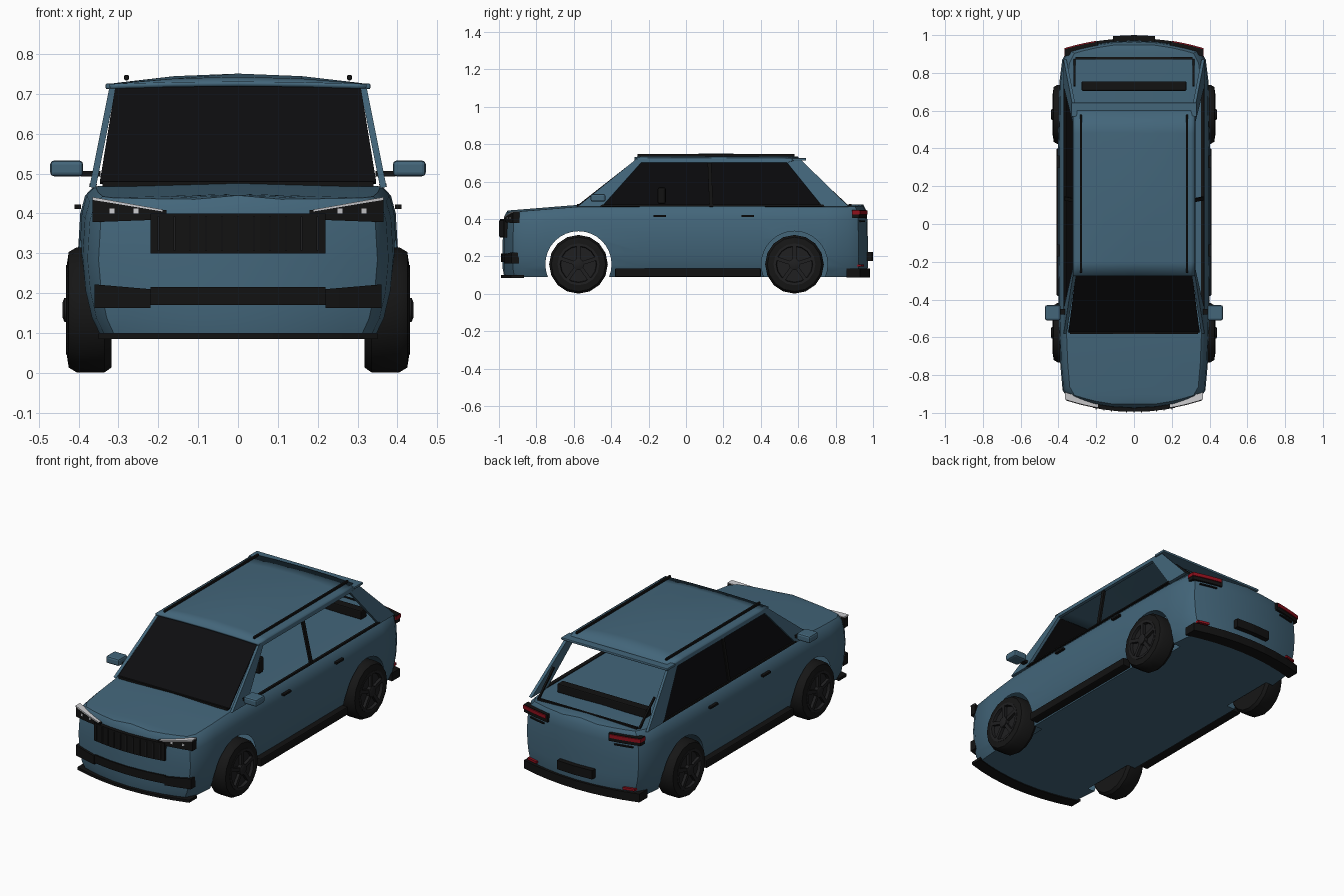
import bpy, bmesh, math
from mathutils import Vector

if "Cube" in bpy.data.objects:
    bpy.data.objects.remove(bpy.data.objects["Cube"])


def material(name, r, g, b):
    m = bpy.data.materials.new(name)
    m.diffuse_color = (r, g, b, 1)
    m.use_nodes = True
    m.node_tree.nodes["Principled BSDF"].inputs["Base Color"].default_value = m.diffuse_color
    return m


BLUE = material("blue paint", .056, .132, .195)
BLACK = material("black trim", .006, .006, .006)
GLASS = material("dark glass", .004, .004, .005)
RUBBER = material("tyre rubber", .008, .008, .008)
GREY = material("dark rim grey", .014, .014, .015)
RED = material("red lamp", .28, .005, .012)
WHITE = material("lamp white", .6, .6, .62)


def mesh(name, verts, faces, mat, smooth=False, thick=0):
    bm = bmesh.new()
    vs = [bm.verts.new(v) for v in verts]
    for f in faces:
        bm.faces.new([vs[i] for i in f])
    bmesh.ops.recalc_face_normals(bm, faces=bm.faces)
    me = bpy.data.meshes.new(name)
    bm.to_mesh(me)
    bm.free()
    ob = bpy.data.objects.new(name, me)
    bpy.context.collection.objects.link(ob)
    me.materials.append(mat)
    if thick:
        mod = ob.modifiers.new("thickness", 'SOLIDIFY')
        mod.thickness, mod.offset = thick, 0
    if smooth:
        shade(ob)
    return ob


def shade(ob):
    bpy.ops.object.select_all(action='DESELECT')
    bpy.context.view_layer.objects.active = ob
    ob.select_set(True)
    bpy.ops.object.shade_smooth_by_angle(angle=math.radians(32))


def box(name, c, s, mat, bevel=0, rot=(0, 0, 0)):
    v = [(x * s[0] / 2, y * s[1] / 2, z * s[2] / 2) for x in (-1, 1) for y in (-1, 1) for z in (-1, 1)]
    f = [(0, 1, 3, 2), (4, 6, 7, 5), (0, 4, 5, 1), (2, 3, 7, 6), (0, 2, 6, 4), (1, 5, 7, 3)]
    ob = mesh(name, v, f, mat)
    ob.location, ob.rotation_euler = c, rot
    if bevel:
        mod = ob.modifiers.new("bevel", 'BEVEL')
        mod.width, mod.segments = bevel, 2
    return ob


def end_y(x, front):
    k = (x / .35) ** 2
    return -.98 + .055 * k if front else .972 - .05 * k


def wrap(name, x0, x1, za, zb, front, mat, out=.008, n=8, deep=.03):
    """Strip that follows the curved nose or tail; za, zb = (bottom, top) at x0 and x1."""
    v, f, s = [], [], -1 if front else 1
    for i in range(n + 1):
        t = i / n
        x = x0 + (x1 - x0) * t
        lo, hi = (za[j] + (zb[j] - za[j]) * t for j in (0, 1))
        y = end_y(x, front)
        v += [(x, y - s * deep, lo), (x, y + s * out, lo), (x, y + s * out, hi), (x, y - s * deep, hi)]
        if i:
            b = 4 * i
            f += [(b - 4 + j, b - 4 + (j + 1) % 4, b + (j + 1) % 4, b + j) for j in range(4)]
    f += [(0, 1, 2, 3), (4 * n, 4 * n + 1, 4 * n + 2, 4 * n + 3)]
    return mesh(name, v, f, mat)


# Lower body: plan outline stacked in levels, with curved nose, tail and hood
xs = (0, .12, .22, .30, .35)
half = [(x, end_y(x, True)) for x in xs]
half += [(.378, -.88), (.39, -.75), (.398, -.56), (.402, -.2), (.402, .4), (.395, .75), (.38, .87)]
half += [(x, end_y(x, False)) for x in reversed(xs)]
n = len(half) - 1
ring = half + [(-x, y) for x, y in half[n - 1:0:-1]]
N = len(ring)
levels = [(.09, .88, .992), (.14, .94, 1), (.21, .98, 1), (.30, 1, 1), (.40, .985, .997),
          (.445, .955, .992), (.468, .90, .98)]


def top_z(y):
    return .468 - .033 * min(1, max(0, (-.56 - y) / .42))


V, F = [], []
for z, sx, sy in levels:
    V += [(x * sx, y * sy, .09 + (z - .09) * (top_z(y) - .09) / .378) for x, y in ring]
for k in range(len(levels) - 1):
    F += [(k * N + i, k * N + (i + 1) % N, (k + 1) * N + (i + 1) % N, (k + 1) * N + i) for i in range(N)]
for base, crown in ((0, 0), ((len(levels) - 1) * N, .01)):
    c = [base] + [len(V) + i for i in range(n - 1)] + [base + n]
    V += [(0, V[base + i][1], V[base + i][2] + crown) for i in range(1, n)]
    for i in range(n):
        for m in (lambda j: base + j, lambda j: base + (N - j) % N):
            q = [m(i), m(i + 1), c[i + 1], c[i]]
            F.append(list(dict.fromkeys(q)))
body = mesh("lower_body", V, F, BLUE)

# Wheel arches cut out of the sides
WHEELS, ARCH, WZ = (-.575, .58), .177, .158
for wy in WHEELS:
    for s in (1, -1):
        cv = [(s * x, wy + ARCH * math.cos(a * math.pi / 16), WZ + ARCH * math.sin(a * math.pi / 16))
              for x in (.30, .5) for a in range(32)]
        cf = [(a, (a + 1) % 32, 32 + (a + 1) % 32, 32 + a) for a in range(32)]
        cut = mesh("arch_cutter", cv, cf + [tuple(range(32)), tuple(range(32, 64))], BLUE)
        cut.hide_render = True
        mod = body.modifiers.new("arch", 'BOOLEAN')
        mod.operation, mod.object, mod.solver = 'DIFFERENCE', cut, 'EXACT'
        bpy.context.view_layer.objects.active = body
        bpy.ops.object.modifier_apply(modifier=mod.name)
        bpy.data.objects.remove(cut)
# Front arches are open to the inside
bm = bmesh.new()
bm.from_mesh(body.data)
dead = [f for f in bm.faces if f.calc_center_median().y < 0 and (
    all(abs(math.hypot(v.co.y - WHEELS[0], v.co.z - WZ) - ARCH) < .002 for v in f.verts)
    or all(abs(abs(v.co.x) - .30) < .001 for v in f.verts) and abs(f.normal.x) > .9)]
bmesh.ops.delete(bm, geom=dead, context='FACES')
bm.to_mesh(body.data)
bm.free()
shade(body)


# Greenhouse: side frames, pillars and glass
def side(name, s, pts, mat, t, inset=0.0):
    v = [(s * (.364 - (z - .47) * .2 - inset), y, z) for y, z in pts]
    return mesh(name, v, [tuple(range(len(v)))], mat, thick=t)


for s, tag in ((1, "right"), (-1, "left")):
    side(tag + "_front_pillar", s, [(-.58, .465), (-.45, .465), (-.24, .70), (-.265, .72)], BLUE, .016)
    side(tag + "_roof_side", s, [(-.265, .72), (-.24, .70), (.54, .70), (.60, .72)], BLUE, .016)
    side(tag + "_rear_pillar", s, [(.73, .465), (.87, .465), (.61, .72), (.54, .70)], BLUE, .016)
    side(tag + "_centre_pillar", s, [(.125, .465), (.145, .465), (.135, .71), (.115, .71)], BLACK, .012, .002)
    side(tag + "_belt_strip", s, [(-.46, .466), (.74, .466), (.735, .475), (-.45, .475)], BLACK, .018)
    box(tag + "_roof_rail", (s * .28, .16, .741), (.012, .84, .014), BLACK, .004)
side("left_side_glass", -1, [(-.45, .465), (-.24, .70), (.54, .70), (.73, .465)], GLASS, .004, .004)
mesh("windscreen", [(-.347, -.572, .476), (.347, -.572, .476), (.308, -.266, .716), (-.308, -.266, .716)],
     [(0, 1, 2, 3)], GLASS, thick=.006)
box("windscreen_seal", (0, -.575, .474), (.68, .014, .012), BLACK)

# Roof skin with a slight crown
rx = (-.322, -.30, -.16, 0, .16, .30, .322)
ry = ((-.275, .006), (-.2, .018), (.15, .026), (.48, .02), (.60, .008))
rv = [(x, y, .719 + c * (1 - (x / .322) ** 2)) for y, c in ry for x in rx]
rf = [(r * 7 + i, r * 7 + i + 1, r * 7 + i + 8, r * 7 + i + 7) for r in range(4) for i in range(6)]
mesh("roof", rv, rf, BLUE, True, .012)
box("roof_spoiler", (0, .605, .719), (.665, .075, .014), BLUE, .004)

# Open tailgate: seal, shelf bar and headrests
box("tailgate_seal", (0, .878, .474), (.62, .012, .012), BLACK)
box("rear_shelf_bar", (0, .73, .497), (.555, .05, .05), BLACK, .006)
for s in (1, -1):
    box("headrest", (s * .2, -.13, .525), (.08, .045, .09), BLACK, .012)
    box("tailgate_side_seal", (s * .315, .80, .53), (.01, .19, .01), BLACK, rot=(math.radians(-43), 0, 0))

# Nose: grille, intake, splitter and lamps
wrap("upper_grille", -.22, .22, (.30, .40), (.30, .40), True, BLACK, .014)
for i in range(-5, 6):
    box("grille_slat", (i * .04, end_y(i * .04, True) - .015, .35), (.005, .008, .085), GREY)
wrap("lower_intake", -.22, .22, (.17, .215), (.17, .215), True, BLACK)
wrap("splitter", -.35, .35, (.085, .10), (.085, .10), True, BLACK, .01, deep=.06)
for s in (1, -1):
    wrap("intake_corner", s * .22, s * .36, (.163, .21), (.163, .222), True, BLACK, .012)
    wrap("headlamp", s * .18, s * .365, (.385, .408), (.378, .438), True, BLACK, .006)
    wrap("headlamp_strip", s * .19, s * .365, (.405, .410), (.434, .441), True, WHITE, .009)
    for x in (.25, .31):
        wrap("headlamp_bulb", s * x, s * (x + .012), (.40, .412), (.40, .412), True, WHITE, .008, 1)

# Tail: lamps, reflectors, plate and bumper
wrap("rear_bumper", -.36, .36, (.088, .135), (.088, .135), False, BLACK, .012, deep=.06)
wrap("number_plate", -.11, .11, (.175, .225), (.175, .225), False, BLACK, .028, 2)
for s in (1, -1):
    wrap("tail_lamp_housing", s * .19, s * .365, (.405, .448), (.405, .448), False, BLACK, .008)
    wrap("tail_lamp", s * .20, s * .367, (.425, .445), (.425, .445), False, RED, .014)
    wrap("tail_lamp_trim", s * .22, s * .32, (.385, .392), (.385, .392), False, BLACK, .006)
    wrap("reflector", s * .27, s * .335, (.145, .158), (.145, .158), False, RED, .01)

# Side parts: mirrors, sills, handles
for s in (1, -1):
    box("mirror", (s * .43, -.47, .513), (.083, .08, .04), BLUE, .01)
    box("mirror_stem", (s * .37, -.465, .50), (.05, .03, .014), BLACK)
    box("sill", (s * .385, .01, .113), (.05, .78, .046), BLACK, .006)
    for y in (-.14, .33):
        box("door_handle", (s * .402, y, .417), (.016, .065, .011), BLACK)

# Wheels: lathed tyre, rim disc, spokes and hub
SEG = 16


def lathe(name, prof, s, wy, mat):
    v = [(s * x, wy + r * math.cos(2 * math.pi * a / SEG), WZ + r * math.sin(2 * math.pi * a / SEG))
         for r, x in prof for a in range(SEG)]
    f = [(k * SEG + a, k * SEG + (a + 1) % SEG, (k + 1) * SEG + (a + 1) % SEG, (k + 1) * SEG + a)
         for k in range(len(prof) - 1) for a in range(SEG)]
    last = (len(prof) - 1) * SEG
    return mesh(name, v, f + [tuple(range(SEG)), tuple(range(last, last + SEG))], mat, True)


for wy in WHEELS:
    for s in (1, -1):
        lathe("tyre", [(.10, .318), (.145, .318), (.157, .335), (.157, .405), (.145, .425),
                       (.112, .43), (.105, .412)], s, wy, RUBBER)
        lathe("rim", [(.112, .405), (.112, .432), (.098, .432), (.095, .416)], s, wy, GREY)
        lathe("hub", [(.03, .41), (.03, .436), (.02, .44)], s, wy, GREY)
        for k in range(5):
            a = 2 * math.pi * k / 5 + math.pi / 2
            box("spoke", (s * .424, wy + .06 * math.cos(a), WZ + .06 * math.sin(a)),
                (.016, .085, .02), GREY, rot=(a, 0, 0))
